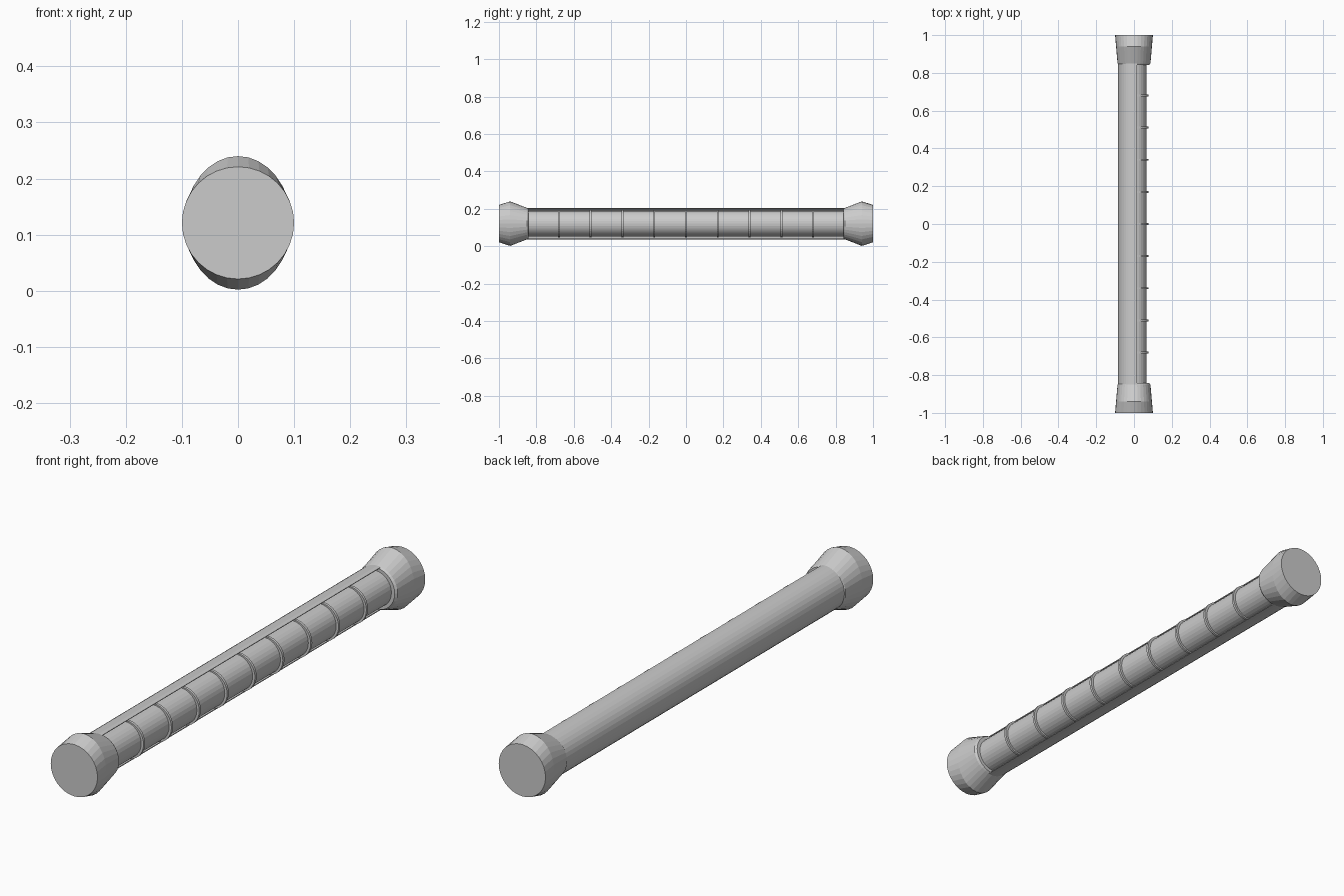
import bpy, math

if "Cube" in bpy.data.objects:
    bpy.data.objects.remove(bpy.data.objects["Cube"])

CZ = 0.121   # height of the long axis
N = 32       # sides of the round parts


def make_object(name, verts, faces):
    me = bpy.data.meshes.new(name)
    me.from_pydata(verts, [], faces)
    me.update()
    ob = bpy.data.objects.new(name, me)
    bpy.context.collection.objects.link(ob)
    return ob


def loft(name, sections):
    """Closed solid along y through ellipses (y, x centre, x radius, z radius)."""
    sections = sorted(sections)
    verts, faces = [], []
    for y, cx, rx, rz in sections:
        for i in range(N):
            a = 2 * math.pi * i / N
            verts.append((cx + rx * math.cos(a), y, CZ + rz * math.sin(a)))
    for s in range(len(sections) - 1):
        for i in range(N):
            j = (i + 1) % N
            faces.append((s * N + i, (s + 1) * N + i, (s + 1) * N + j, s * N + j))
    faces.append(tuple(range(N)))
    last = (len(sections) - 1) * N
    faces.append(tuple(reversed(range(last, last + N))))
    return make_object(name, verts, faces)


# Flared end caps: round outer face, taller oval shoulder, narrow neck
for side, label in ((-1, "front"), (1, "back")):
    loft(label + "_end_cap", [
        (side * 1.0, 0, 0.1, 0.1),
        (side * 0.94, 0, 0.095, 0.119),
        (side * 0.85, 0, 0.087, 0.084),
        (side * 0.842, 0, 0.08, 0.08)])

# Half-open outer shell, a thin channel open towards +x
R_OUT, R_IN, STEPS = 0.084, 0.081, 20
start = math.acos(0.015 / R_OUT)
angles = [start + (2 * math.pi - 2 * start) * i / STEPS for i in range(STEPS + 1)]
profile = [(R_OUT * math.cos(a), CZ + R_OUT * math.sin(a)) for a in angles]
profile += [(R_IN * math.cos(a), CZ + R_IN * math.sin(a)) for a in reversed(angles)]
n = len(profile)
verts = [(x, y, z) for y in (-0.86, 0.86) for x, z in profile]
faces = [(i, (i + 1) % n, n + (i + 1) % n, n + i) for i in range(n)]
make_object("outer_shell", verts, faces)

# Inner tube
loft("inner_tube", [(-0.86, 0, 0.066, 0.068), (0.86, 0, 0.066, 0.068)])

# Thin rings spaced along the tube
for k in range(-4, 5):
    y = k * 0.17
    loft(f"ring_{k + 5}", [(y - 0.005, 0.003, 0.073, 0.073),
                           (y + 0.005, 0.003, 0.073, 0.073)])
